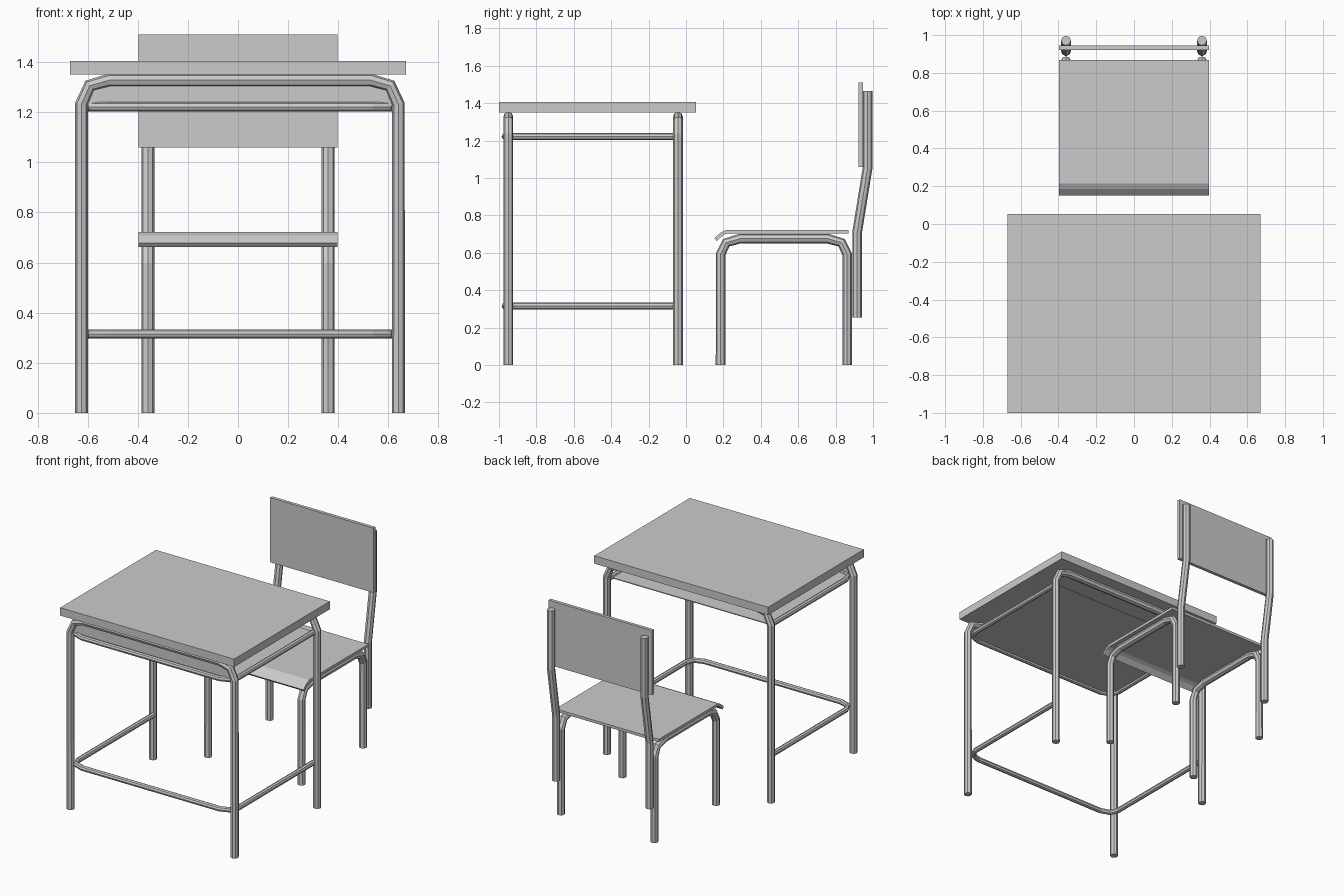
import bpy, bmesh

if "Cube" in bpy.data.objects:
    bpy.data.objects.remove(bpy.data.objects["Cube"])


def tube(name, pts, r):
    """Octagonal capped tube along a poly path."""
    cu = bpy.data.curves.new(name, 'CURVE')
    cu.dimensions = '3D'
    cu.bevel_depth = r
    cu.bevel_resolution = 2
    cu.use_fill_caps = True
    sp = cu.splines.new('POLY')
    sp.points.add(len(pts) - 1)
    for p, co in zip(sp.points, pts):
        p.co = (*co, 1)
    sp.use_smooth = False
    ob = bpy.data.objects.new(name, cu)
    bpy.context.collection.objects.link(ob)
    return ob


def prism(name, outline, offset):
    """Closed outline extruded along an offset vector."""
    bm = bmesh.new()
    f = bm.faces.new([bm.verts.new(p) for p in outline])
    ext = bmesh.ops.extrude_face_region(bm, geom=[f])
    bmesh.ops.translate(bm, vec=offset, verts=[g for g in ext['geom'] if isinstance(g, bmesh.types.BMVert)])
    bmesh.ops.recalc_face_normals(bm, faces=bm.faces)
    me = bpy.data.meshes.new(name)
    bm.to_mesh(me)
    bm.free()
    ob = bpy.data.objects.new(name, me)
    bpy.context.collection.objects.link(ob)
    return ob


def box(name, x0, x1, y0, y1, z0, z1):
    return prism(name, [(x0, y0, z0), (x1, y0, z0), (x1, y1, z0), (x0, y1, z0)], (0, 0, z1 - z0))


def mirrored(half, c):
    """Complete a half path by reflecting its first coordinate about c."""
    return half + [(2 * c - a, b) for a, b in reversed(half)]


R = 0.026
CX = 0.0075          # desk frame centre in x

# Desk top
box("desk_top", -0.67, 0.67, -1.0, 0.053, 1.35, 1.405)

# Desk leg hoops, front and back
hoop = mirrored([(-0.625, 0), (-0.625, 1.232), (-0.592, 1.306), (-0.515, 1.328)], CX)
for name, y in (("desk_front_legs", -0.95), ("desk_back_legs", -0.043)):
    tube(name, [(x, y, z) for x, z in hoop], R)

# U-shaped rails, open at the back
rail = mirrored([(-0.61, -0.06), (-0.61, -0.89), (-0.585, -0.945), (-0.52, -0.968)], CX)
for name, z in (("footrest_rail", 0.315), ("shelf_rail", 1.222)):
    tube(name, [(x, y, z) for x, y in rail], 0.018)

# Shelf sheet and front panel inside the frame
prism("desk_shelf", [(x, y, 1.22) for x, y in rail], (0, 0, 0.006))
panel = mirrored([(-0.61, 1.222), (-0.59, 1.30), (-0.515, 1.325)], CX)
prism("desk_front_panel", [(x, -0.955, z) for x, z in panel], (0, 0.006, 0))

# Chair leg hoops and back posts
side = mirrored([(0.185, 0), (0.185, 0.592), (0.215, 0.654), (0.29, 0.676)], 0.5235)
post = [(0.915, 0.255), (0.915, 0.71), (0.971, 1.055), (0.971, 1.465)]
for tag, x in (("left", -0.36), ("right", 0.36)):
    tube("chair_legs_" + tag, [(x, y, z) for y, z in side], R)
    tube("back_post_" + tag, [(x, y, z) for y, z in post], R)

# Seat with drooping front lip
seat = [(0.868, 0.723), (0.215, 0.723), (0.185, 0.708), (0.152, 0.678),
        (0.165, 0.663), (0.195, 0.692), (0.22, 0.704), (0.868, 0.704)]
prism("seat", [(-0.398, y, z) for y, z in seat], (0.796, 0, 0))

# Backrest board
box("backrest", -0.398, 0.398, 0.922, 0.945, 1.06, 1.51)
